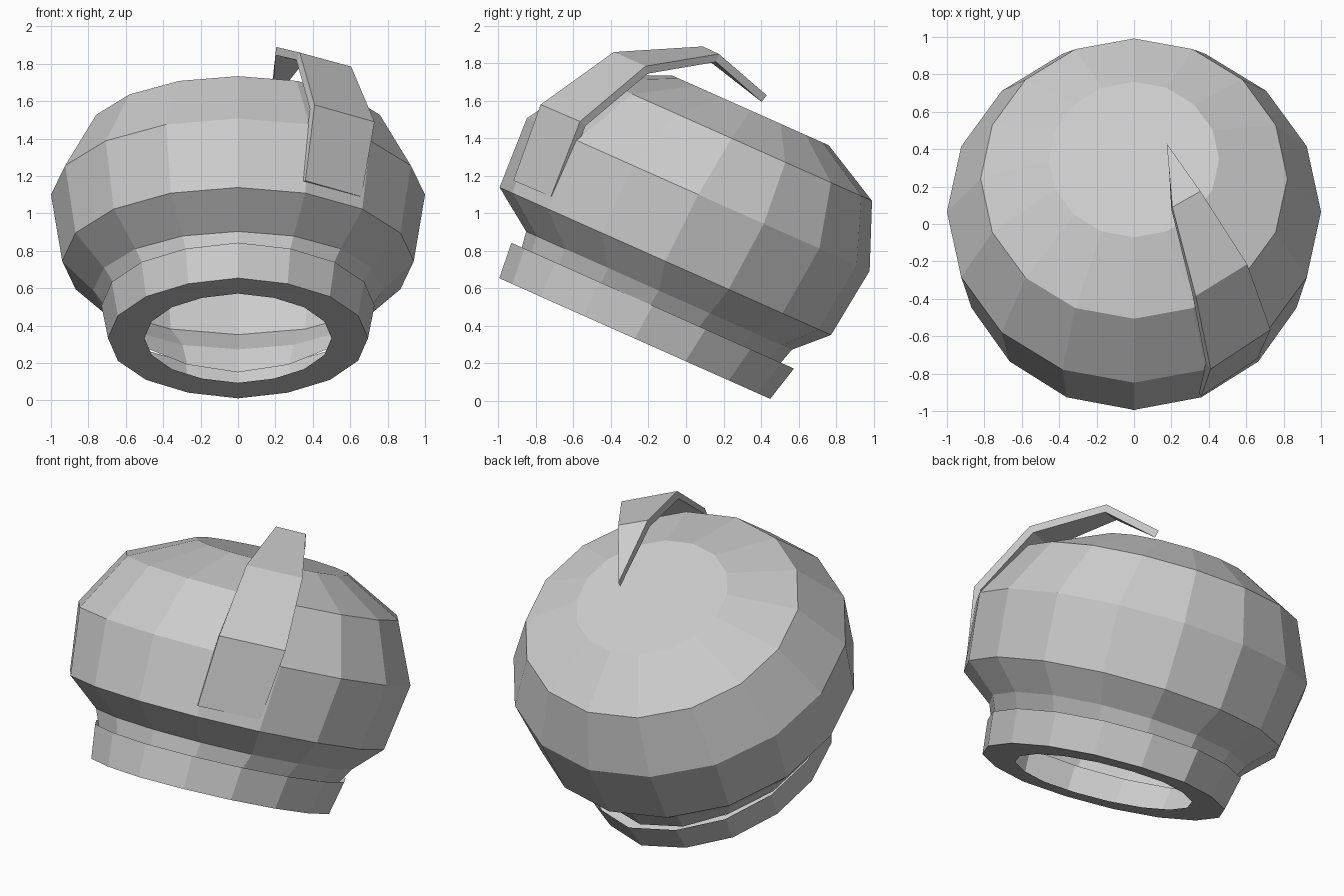
import bpy, math

if "Cube" in bpy.data.objects:
    bpy.data.objects.remove(bpy.data.objects["Cube"])

TILT = math.radians(-24)
SIDES = 16


def make(name, verts, faces, tilt=0.0):
    mesh = bpy.data.meshes.new(name)
    mesh.from_pydata(verts, [], faces)
    ob = bpy.data.objects.new(name, mesh)
    bpy.context.collection.objects.link(ob)
    ob.rotation_euler.x = tilt
    return ob


def loft(name, rings, cap=False, tip=1.0, tweak=None):
    """Skin between rings of (radius x, radius y, centre y, height)."""
    verts, faces = [], []
    for k, (rx, ry, cy, h) in enumerate(rings):
        for i in range(SIDES):
            a = 2 * math.pi * i / SIDES
            pointed = tip if i in (SIDES // 4, 3 * SIDES // 4) else 1.0
            dz = tweak.get((k, i), 0) if tweak else 0
            verts.append((rx * math.cos(a), cy + ry * pointed * math.sin(a), h + dz))
    for k in range(len(rings) - 1):
        for i in range(SIDES):
            j = (i + 1) % SIDES
            a, b = k * SIDES, (k + 1) * SIDES
            faces.append((a + i, a + j, b + j, b + i))
    if cap:
        faces.append(tuple(range(len(verts) - SIDES, len(verts))))
    return make(name, verts, faces, TILT)


# Hollow body, open at the bottom, neck dips a little at the back
loft("body", [
    (0.71, 0.745, -0.385, 0.375),
    (0.775, 0.775, -0.371, 0.479),
    (0.94, 0.967, -0.404, 0.636),
    (1.00, 1.00, -0.388, 1.032),
    (0.82, 0.82, -0.348, 1.378),
    (0.455, 0.455, -0.315, 1.555),
], cap=True, tweak={(0, 3): -0.03, (0, 4): -0.05, (0, 5): -0.03})

# Collar: outer wall with a flat bottom flange around the opening
loft("collar", [
    (0.50, 0.575, -0.385, 0.193),
    (0.695, 0.775, -0.385, 0.193),
    (0.73, 0.808, -0.369, 0.392),
], tip=1.02)

# Curved tapering crest strip ending in a point
left = [(.36, -.92, 1.175), (.41, -.775, 1.58), (.33, -.385, 1.86), (.205, .09, 1.89)]
right = [(.66, -.72, 1.09), (.73, -.565, 1.49), (.605, -.215, 1.785), (.355, .175, 1.85)]
n = len(left)
faces = [(i, n + i, n + i + 1, i + 1) for i in range(n - 1)]
faces.append((n - 1, 2 * n - 1, 2 * n))
crest = make("crest", left + right + [(.175, .43, 1.63)], faces)
mod = crest.modifiers.new("thickness", 'SOLIDIFY')
mod.thickness = 0.045
mod.offset = -1
